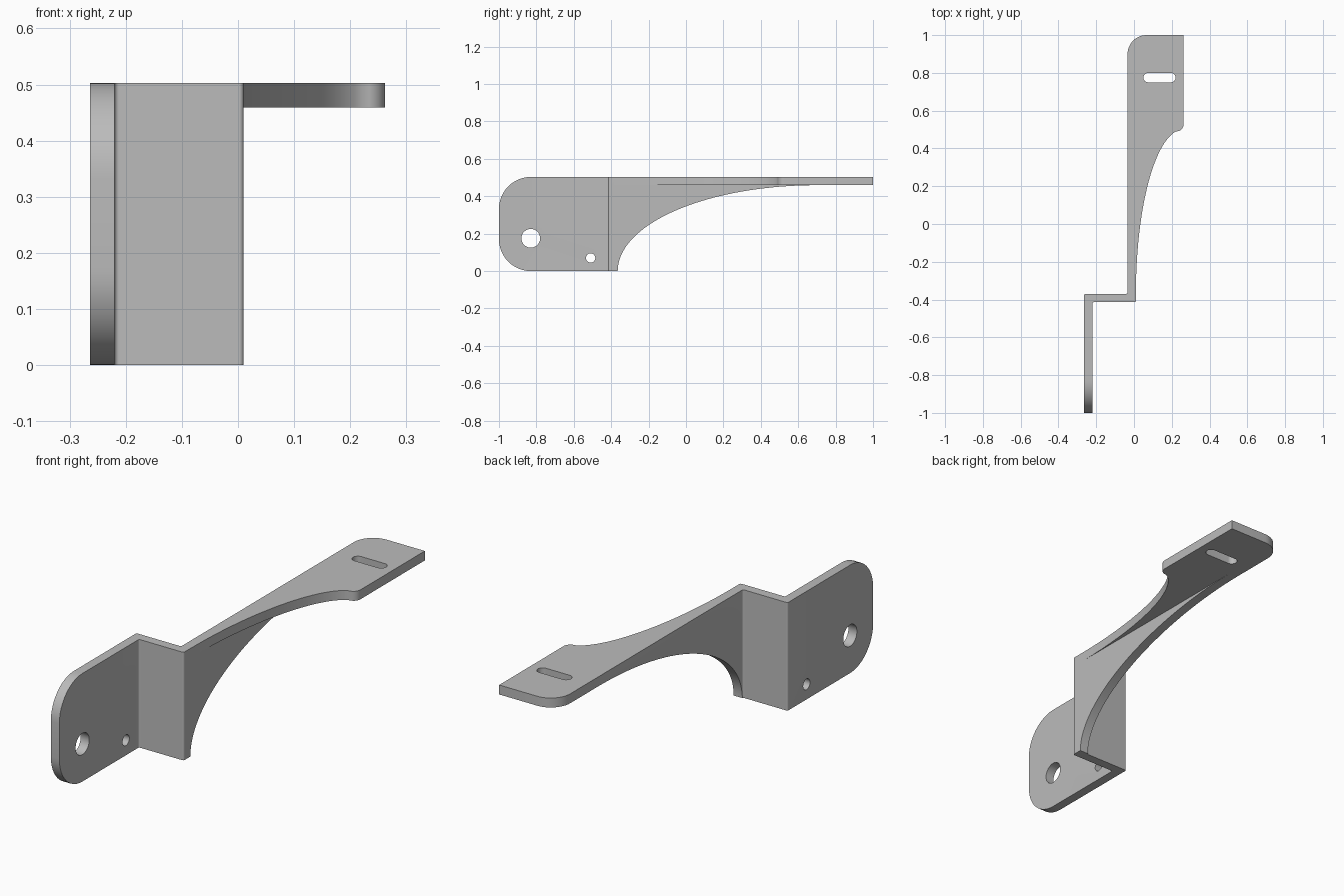
import bpy, bmesh, math
from mathutils import Vector

cube = bpy.data.objects.get("Cube")
if cube:
    bpy.data.objects.remove(cube, do_unlink=True)

TOP, SHEET, BEND = 0.503, 0.044, 0.008
LEFT, RIGHT, WALL, BACK = -0.264, 0.262, 0.01, -0.37

steel = bpy.data.materials.new("grey steel")
steel.use_nodes = True
grey = (0.5, 0.5, 0.5, 1)
steel.diffuse_color = grey
steel.node_tree.nodes["Principled BSDF"].inputs["Base Color"].default_value = grey


def rounded(corners, steps=12):
    """Outline from (u, v, radius) corners; radius 0 stays sharp."""
    out = []
    for i, (u, v, r) in enumerate(corners):
        p = Vector((u, v, 0))
        if r == 0:
            out.append((u, v))
            continue
        a = (Vector((*corners[i - 1][:2], 0)) - p).normalized()
        b = (Vector((*corners[(i + 1) % len(corners)][:2], 0)) - p).normalized()
        half = a.angle(b) / 2
        centre = p + (a + b).normalized() * r / math.sin(half)
        reach = r / math.tan(half)
        start = (p + a * reach - centre).normalized()
        end = (p + b * reach - centre).normalized()
        for k in range(steps + 1):
            q = centre + start.slerp(end, k / steps).normalized() * r
            out.append((q.x, q.y))
    return out


def prism(name, outline, low, high, along_x=False):
    """Extrude an outline along z, or along x when it is a side profile."""
    bm = bmesh.new()
    place = (lambda u, v: (low, u, v)) if along_x else (lambda u, v: (u, v, low))
    face = bm.faces.new([bm.verts.new(place(u, v)) for u, v in outline])
    new = bmesh.ops.extrude_face_region(bm, geom=[face])["geom"]
    shift = (high - low, 0, 0) if along_x else (0, 0, high - low)
    bmesh.ops.translate(bm, vec=shift, verts=[g for g in new if isinstance(g, bmesh.types.BMVert)])
    bmesh.ops.recalc_face_normals(bm, faces=bm.faces)
    mesh = bpy.data.meshes.new(name)
    bm.to_mesh(mesh)
    bm.free()
    mesh.materials.append(steel)
    obj = bpy.data.objects.new(name, mesh)
    bpy.context.collection.objects.link(obj)
    return obj


def combine(target, tool, operation):
    tool.hide_render = True
    bpy.context.view_layer.objects.active = target
    mod = target.modifiers.new("cut", "BOOLEAN")
    mod.object, mod.operation, mod.solver = tool, operation, "EXACT"
    bpy.ops.object.modifier_apply(modifier=mod.name)
    bpy.data.objects.remove(tool, do_unlink=True)


def circle(u, v, r, n=40):
    return [(u + r * math.cos(math.tau * k / n), v + r * math.sin(math.tau * k / n)) for k in range(n)]


# Plan outline: stepped sheet that sweeps out into the shelf
sweep = []
for k in range(29):
    t = k / 28 * math.radians(81)
    sweep.append((WALL + 0.25 * (1 - math.cos(t)), BACK + 0.87 * math.sin(t), 0))
plan = rounded([
    (LEFT, -1.1, 0), (LEFT + SHEET, -1.1, 0),
    (LEFT + SHEET, BACK - SHEET, BEND), (WALL, BACK - SHEET, BEND),
    *sweep,
    (RIGHT, 0.497, 0.035), (RIGHT, 1, 0),
    (WALL - SHEET, 1, 0.1), (WALL - SHEET, BACK, BEND), (LEFT, BACK, BEND),
])
bracket = prism("bracket", plan, -0.1, 0.6)

# Side profile: rounded mounting plate and arched web
shelf_base = TOP - SHEET
arch = []
for k in range(49):
    t = k / 48 * math.pi / 2
    arch.append((0.7 - 1.065 * math.cos(t), shelf_base * math.sin(t), 0))
side = rounded([(-1, 0, 0.17), *arch, (1.1, shelf_base, 0), (1.1, TOP, 0), (-1, TOP, 0.17)])
combine(bracket, prism("side_profile", side, -0.5, 0.5, True), "INTERSECT")

# Clear the space under the shelf beside the web
under = [(WALL, -0.4), (0.4, -0.4), (0.4, 0.7), (WALL, 0.7)]
combine(bracket, prism("under_shelf", under, -0.2, shelf_base), "DIFFERENCE")

# Shelf slot and mounting holes
slot = rounded([(0.05, 0.75, 0.0249), (0.22, 0.75, 0.0249), (0.22, 0.8, 0.0249), (0.05, 0.8, 0.0249)])
combine(bracket, prism("slot", slot, 0.4, 0.6), "DIFFERENCE")
for name, y, z, r in (("large_hole", -0.83, 0.175, 0.05), ("small_hole", -0.51, 0.07, 0.025)):
    combine(bracket, prism(name, circle(y, z, r), -0.4, -0.1, True), "DIFFERENCE")

# Smooth the bends and arches, keep the sheet edges crisp
bpy.ops.object.select_all(action="DESELECT")
bracket.select_set(True)
bpy.context.view_layer.objects.active = bracket
bpy.ops.object.shade_smooth_by_angle(angle=math.radians(30))
